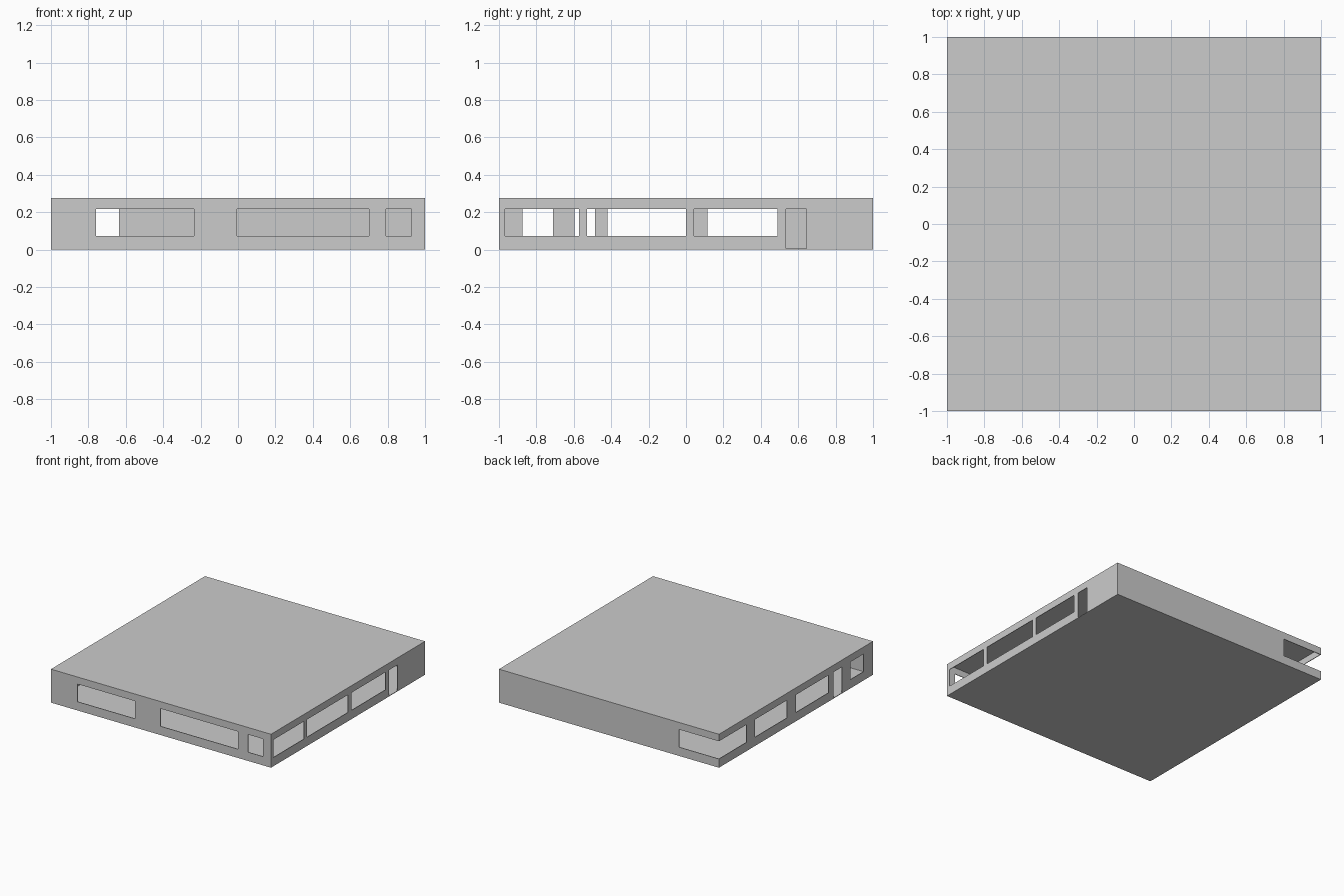
import bpy, bmesh

if "Cube" in bpy.data.objects:
    bpy.data.objects.remove(bpy.data.objects["Cube"])

T = 0.005                      # thickness of walls and slabs
H = 0.275                      # overall height
Z = [T, 0.072, 0.217, H - T]   # wall base, sill, head, wall top


def add_object(name, bm):
    bmesh.ops.recalc_face_normals(bm, faces=bm.faces)
    mesh = bpy.data.meshes.new(name)
    bm.to_mesh(mesh)
    bm.free()
    obj = bpy.data.objects.new(name, mesh)
    bpy.context.collection.objects.link(obj)
    return obj


def slab(name, z0):
    bm = bmesh.new()
    bmesh.ops.create_cube(bm, size=1)
    bmesh.ops.scale(bm, vec=(2, 2, T), verts=bm.verts)
    bmesh.ops.translate(bm, vec=(0, 0, z0 + T / 2), verts=bm.verts)
    return add_object(name, bm)


# Distance round the outline: front 0-2, right 2-4, back 4-6, left 6-8
def front(x): return 1 + x
def right(y): return 3 + y
def back(x): return 5 - x
def left(y): return 7 - y


def outline(s):
    side, d = int(s % 8 // 2), s % 2 - 1
    return [(d, -1), (1, d), (-d, 1), (-1, -d)][side]


windows = [
    (front(-0.76), front(-0.235)), (front(-0.005), front(0.70)), (front(0.79), front(0.927)),
    (right(-0.968), right(-0.573)), (right(-0.53), right(0.0)), (right(0.043), right(0.488)),
    (back(-0.636), left(0.645)),      # wraps the back left corner
    (left(0.535), left(0.115)), (left(0.0), left(-0.42)), (left(-0.71), left(-0.875)),
]
doors = [(right(0.535), right(0.643)), (left(-0.487), left(-0.595))]


def is_open(s, row):
    inside = lambda spans: any(a < s < b for a, b in spans)
    return (row == 1 and inside(windows)) or (row < 2 and inside(doors))


# Wall shell: a strip round the outline with openings left out
stops = sorted({0, 2, 4, 6, 8} | {v for span in windows + doors for v in span})
bm = bmesh.new()
for a, b in zip(stops, stops[1:]):
    for row in range(3):
        if not is_open((a + b) / 2, row):
            bm.faces.new([bm.verts.new((*outline(s), Z[r])) for s, r in
                          ((a, row), (b, row), (b, row + 1), (a, row + 1))])
bmesh.ops.remove_doubles(bm, verts=bm.verts, dist=0.0005)
walls = add_object("walls", bm)
mod = walls.modifiers.new("thickness", 'SOLIDIFY')
mod.thickness = T
mod.offset = -1
mod.use_even_offset = True

# Floor and roof plates
slab("floor", 0)
slab("roof", H - T)
